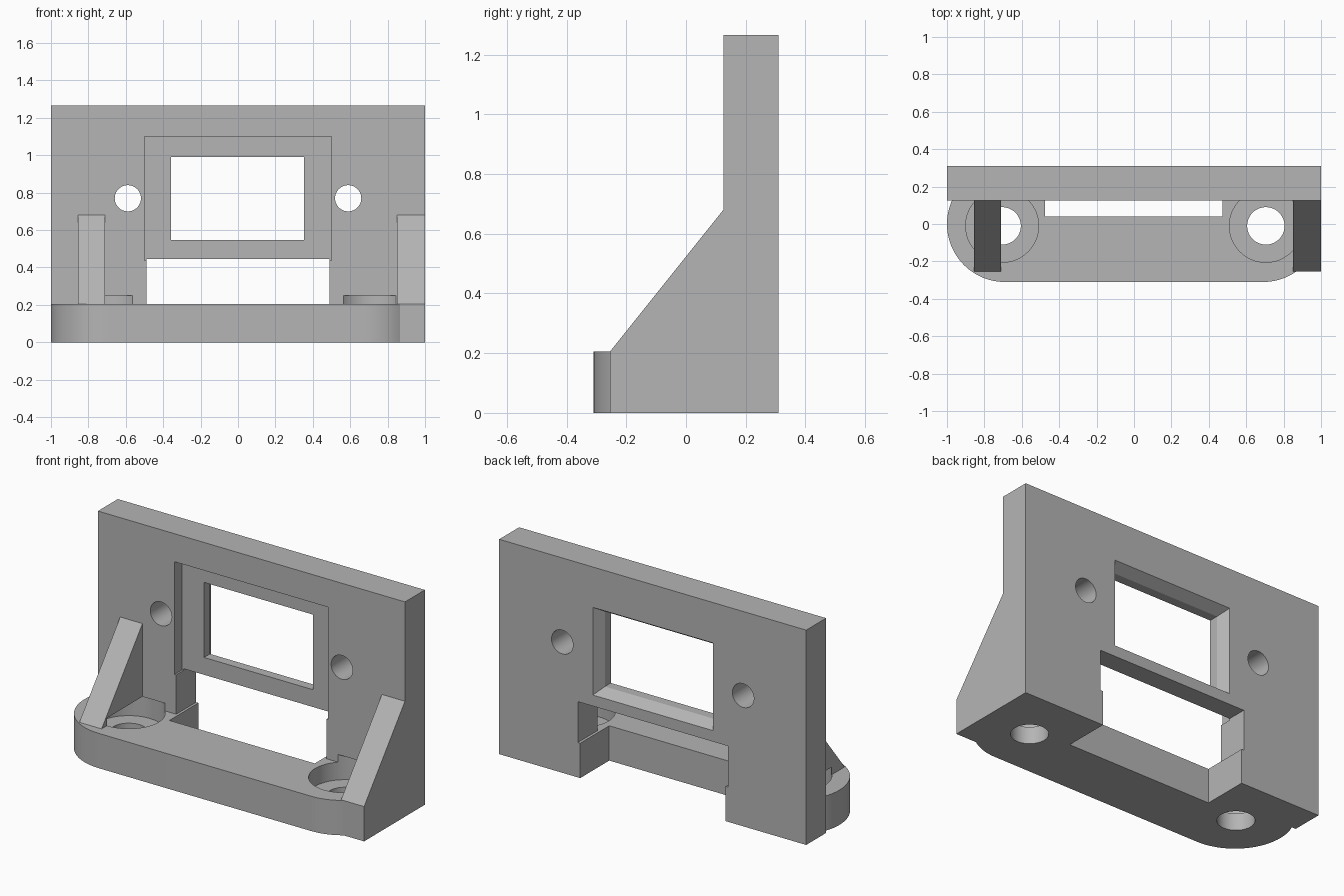
import bpy
import math

cube = bpy.data.objects.get("Cube")
if cube:
    bpy.data.objects.remove(cube)

grey = bpy.data.materials.new("plain grey")
grey.use_nodes = True
grey.diffuse_color = (0.46, 0.46, 0.46, 1)
grey.node_tree.nodes["Principled BSDF"].inputs["Base Color"].default_value = grey.diffuse_color


def loft(name, start, end):
    """Closed solid between two matching rings of points."""
    n = len(start)
    faces = [tuple(range(n))[::-1], tuple(range(n, 2 * n))]
    faces += [(i, (i + 1) % n, n + (i + 1) % n, n + i) for i in range(n)]
    mesh = bpy.data.meshes.new(name)
    mesh.from_pydata(start + end, [], faces)
    mesh.materials.append(grey)
    obj = bpy.data.objects.new(name, mesh)
    bpy.context.collection.objects.link(obj)
    # Make the normals point outwards whatever the ring direction
    bpy.context.view_layer.objects.active = obj
    bpy.ops.object.select_all(action="DESELECT")
    obj.select_set(True)
    bpy.ops.object.mode_set(mode="EDIT")
    bpy.ops.mesh.select_all(action="SELECT")
    bpy.ops.mesh.normals_make_consistent(inside=False)
    bpy.ops.object.mode_set(mode="OBJECT")
    return obj


def along_x(name, yz, lo, hi):
    return loft(name, [(lo, y, z) for y, z in yz], [(hi, y, z) for y, z in yz])


def along_y(name, xz, lo, hi):
    return loft(name, [(x, lo, z) for x, z in xz], [(x, hi, z) for x, z in xz])


def along_z(name, xy, lo, hi):
    return loft(name, [(x, y, lo) for x, y in xy], [(x, y, hi) for x, y in xy])


def rect(u0, u1, v0, v1):
    return [(u0, v0), (u1, v0), (u1, v1), (u0, v1)]


def arc(u, v, r, a0, a1, steps):
    angles = [math.radians(a0 + (a1 - a0) * i / steps) for i in range(steps + 1)]
    return [(u + r * math.cos(a), v + r * math.sin(a)) for a in angles]


def circle(u, v, r):
    return arc(u, v, r, 0, 360, 64)[:-1]


# Main dimensions
PLATE_FRONT, PLATE_BACK, TOP = 0.125, 0.31, 1.265
BASE_TOP, END_R = 0.205, 0.31
END_X = 1 - END_R
RECESS_BACK, CHAMFER_Y = 0.195, 0.25

# Solid parts
plate = along_y("back_plate", rect(-1, 1, 0, TOP), PLATE_FRONT, PLATE_BACK)

tilt = math.degrees(math.asin(PLATE_FRONT / END_R))
outline = arc(-END_X, 0, END_R, 180 - tilt, 270, 32) + arc(END_X, 0, END_R, 270, 360 + tilt, 32)
base = along_z("mounting_base", outline, 0, BASE_TOP)

slope = [(-0.255, BASE_TOP), (PLATE_FRONT, 0.68)]
right_gusset = along_x("right_gusset", slope + [(PLATE_FRONT, BASE_TOP)], -0.855, -0.71)
left_gusset = along_x("left_gusset", slope + [(PLATE_FRONT, 0), (-0.255, 0)], 0.85, 1)

# Cutters for the plate: recess, window with flared back, lower opening
recess = along_y("recess_cutter", rect(-0.5, 0.5, 0.437, 1.1), 0, RECESS_BACK)
window = along_y("window_cutter", rect(-0.357, 0.353, 0.548, 0.99), 0, 0.4)
grow = 0.037
flare = 2 * grow
flare_back = CHAMFER_Y + 2 * (PLATE_BACK - CHAMFER_Y)
window_flare = loft(
    "flare_cutter",
    [(x, CHAMFER_Y, z) for x, z in rect(-0.357, 0.353, 0.548, 0.99)],
    [(x, flare_back, z) for x, z in
     rect(-0.357 - flare, 0.353 + flare, 0.548 - flare, 0.99 + flare)])
opening = along_y("opening_cutter", rect(-0.49, 0.488, BASE_TOP, 0.446), 0, 0.4)
notch = along_z("notch_cutter", rect(-0.475, 0.472, 0.04, 0.4), -0.1, 0.3)

# Screw holes in the plate and counterbored holes in the base
screws, bores, holes = [], [], []
for side in (-1, 1):
    screws.append(along_y("screw_cutter", circle(0.589 * side, 0.77, 0.07), 0, 0.4))
    bores.append(along_z("counterbore_cutter", circle(0.705 * side, -0.01, 0.195), 0.1, 0.25))
    holes.append(along_z("bolt_cutter", circle(0.705 * side, -0.01, 0.1), -0.1, 0.2))

cuts = {
    plate: [recess, window, window_flare, opening, notch] + screws + bores,
    base: [notch] + bores + holes,
    right_gusset: [bores[0]],
    left_gusset: [bores[1]],
}
for part, cutters in cuts.items():
    bpy.ops.object.select_all(action="DESELECT")
    part.select_set(True)
    bpy.context.view_layer.objects.active = part
    for cutter in cutters:
        mod = part.modifiers.new("cut", "BOOLEAN")
        mod.operation = "DIFFERENCE"
        mod.solver = "EXACT"
        mod.object = cutter
        bpy.ops.object.modifier_apply(modifier=mod.name)
    bpy.ops.object.shade_smooth_by_angle(angle=math.radians(30))

# Remove the used cutters
for cutter in {c for group in cuts.values() for c in group}:
    bpy.data.objects.remove(cutter)
